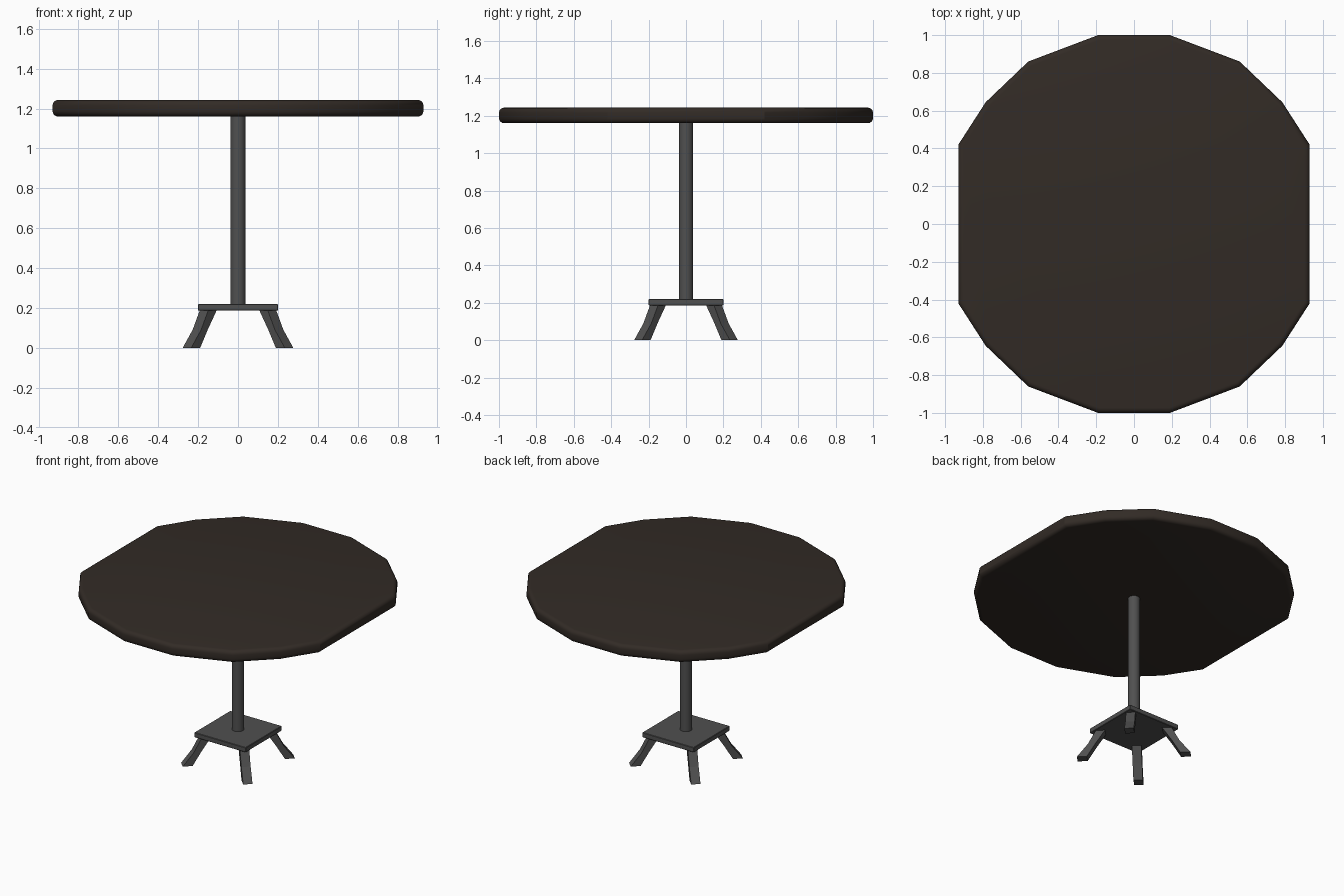
import bpy, bmesh, math
from mathutils import Vector

if "Cube" in bpy.data.objects:
    bpy.data.objects.remove(bpy.data.objects["Cube"])


def material(name, rgb):
    m = bpy.data.materials.new(name)
    m.diffuse_color = (*rgb, 1)
    m.use_nodes = True
    m.node_tree.nodes["Principled BSDF"].inputs["Base Color"].default_value = m.diffuse_color
    return m


wood = material("dark_wood", (0.032, 0.024, 0.019))
metal = material("dark_metal", (0.08, 0.08, 0.08))


def finish(bm, name, mat, smooth=None):
    bmesh.ops.recalc_face_normals(bm, faces=bm.faces)
    me = bpy.data.meshes.new(name)
    bm.to_mesh(me)
    bm.free()
    ob = bpy.data.objects.new(name, me)
    bpy.context.collection.objects.link(ob)
    me.materials.append(mat)
    if smooth:
        bpy.ops.object.select_all(action='DESELECT')
        ob.select_set(True)
        bpy.context.view_layer.objects.active = ob
        bpy.ops.object.shade_smooth_by_angle(angle=math.radians(smooth))
    return ob


def loft(bm, rings):
    # Closed solid through a stack of equal-length rings
    rows = [[bm.verts.new(p) for p in r] for r in rings]
    n = len(rows[0])
    for a, b in zip(rows, rows[1:]):
        for i in range(n):
            j = (i + 1) % n
            bm.faces.new((a[i], a[j], b[j], b[i]))
    bm.faces.new(rows[0][::-1])
    bm.faces.new(rows[-1])


# Table top: sixteen-sided slab mirrored from one quarter, rounded rims
quarter = [(0.93, 0.42), (0.785, 0.645), (0.56, 0.86), (0.19, 1.0)]
half = quarter + [(-x, y) for x, y in reversed(quarter)]
outline = half + [(-x, -y) for x, y in half]
bm = bmesh.new()
loft(bm, [[(x, y, z) for x, y in outline] for z in (1.16, 1.243)])
rims = [e for e in bm.edges if abs(e.verts[0].co.z - e.verts[1].co.z) < 1e-4]
bmesh.ops.bevel(bm, geom=rims, offset=0.027, segments=4, profile=0.5, affect='EDGES')
finish(bm, "table_top", wood, 30)

# Central post
bm = bmesh.new()
bmesh.ops.create_cone(bm, cap_ends=True, segments=32, radius1=0.038, radius2=0.038, depth=0.96)
bmesh.ops.translate(bm, verts=bm.verts, vec=(0, 0, 0.69))
finish(bm, "post", metal, 30)

# Square base plate
bm = bmesh.new()
bmesh.ops.create_cube(bm, size=1)
bmesh.ops.scale(bm, verts=bm.verts, vec=(0.4, 0.4, 0.034))
bmesh.ops.translate(bm, verts=bm.verts, vec=(0, 0, 0.203))
bmesh.ops.bevel(bm, geom=bm.edges[:], offset=0.003, segments=1, affect='EDGES')
finish(bm, "base_plate", metal)

# Four splayed legs on the diagonals: (inner radius, outer radius, height)
profile = [(0.298, 0.362, 0.0), (0.245, 0.292, 0.09), (0.18, 0.24, 0.19)]
hw = 0.03
for k, name in enumerate(("back_right", "back_left", "front_left", "front_right")):
    a = math.radians(45 + 90 * k)
    radial = Vector((math.cos(a), math.sin(a), 0))
    side = Vector((-math.sin(a), math.cos(a), 0))
    bm = bmesh.new()
    loft(bm, [[radial * r + side * s + Vector((0, 0, z))
               for r, s in ((ri, -hw), (ro, -hw), (ro, hw), (ri, hw))]
              for ri, ro, z in profile])
    finish(bm, name + "_leg", metal)
